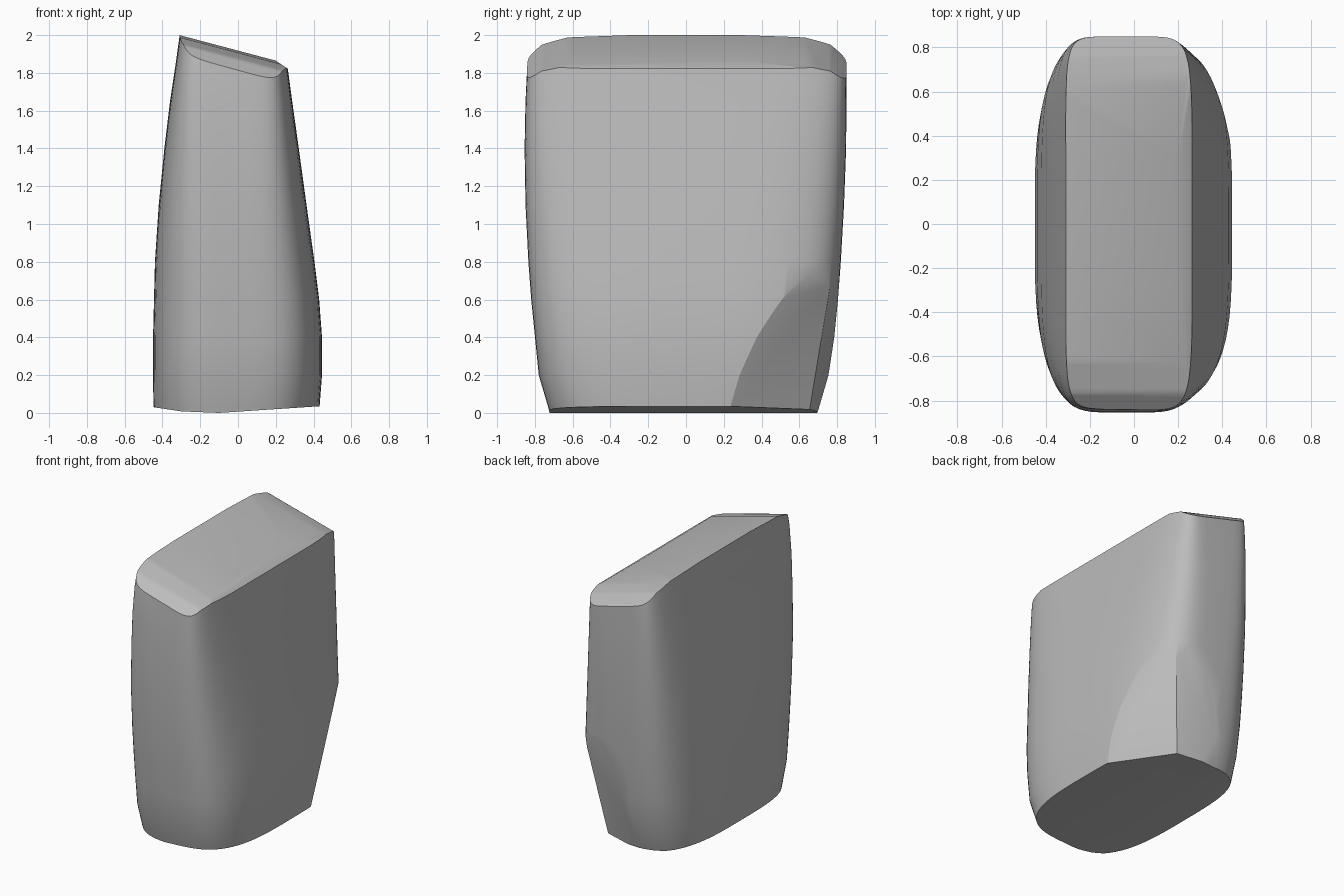
import bpy
import bmesh
import math
from mathutils import Vector

cube = bpy.data.objects.get("Cube")
if cube:
    bpy.data.objects.remove(cube, do_unlink=True)

SEGMENTS = 72

# Body levels: z, x min, x max, y min, y max, corner squareness
LEVELS = [
    (-0.05, -0.44, 0.42, -0.71, 0.68, 3.2),
    (0.03, -0.448, 0.432, -0.73, 0.705, 3.3),
    (0.2, -0.45, 0.445, -0.78, 0.755, 3.5),
    (0.4, -0.45, 0.445, -0.80, 0.785, 3.6),
    (0.6, -0.445, 0.43, -0.82, 0.805, 3.7),
    (0.8, -0.44, 0.405, -0.835, 0.82, 3.8),
    (1.1, -0.42, 0.363, -0.85, 0.837, 4.2),
    (1.4, -0.39, 0.322, -0.855, 0.848, 4.8),
    (1.65, -0.36, 0.287, -0.85, 0.85, 5.8),
    (1.85, -0.33, 0.26, -0.84, 0.85, 7),
    (2.1, -0.295, 0.225, -0.81, 0.84, 8),
]


def ring(bm, z, x0, x1, y0, y1, power):
    """Rounded rectangular outline."""
    verts = []
    for i in range(SEGMENTS):
        a = math.tau * (i + 0.5) / SEGMENTS
        c, s = math.cos(a), math.sin(a)
        u = math.copysign(abs(c) ** (2 / power), c)
        v = math.copysign(abs(s) ** (2 / power), s)
        verts.append(bm.verts.new(((x0 + x1) / 2 + u * (x1 - x0) / 2,
                                   (y0 + y1) / 2 + v * (y1 - y0) / 2, z)))
    return verts


def chop(bm, point, normal):
    """Remove everything beyond a plane and close the cut."""
    geom = bm.verts[:] + bm.edges[:] + bm.faces[:]
    cut = bmesh.ops.bisect_plane(bm, geom=geom, dist=1e-5, plane_co=point,
                                 plane_no=Vector(normal).normalized(), clear_outer=True)
    edges = [e for e in cut["geom_cut"] if isinstance(e, bmesh.types.BMEdge)]
    bmesh.ops.holes_fill(bm, edges=edges, sides=0)


# Tapered body
bm = bmesh.new()
rings = [ring(bm, *level) for level in LEVELS]
for low, high in zip(rings, rings[1:]):
    for i in range(SEGMENTS):
        j = (i + 1) % SEGMENTS
        bm.faces.new((low[i], low[j], high[j], high[i]))
bm.faces.new(rings[0][::-1])
bm.faces.new(rings[-1])

# Sloping top with softened ends and right edge
chop(bm, (-0.31, 0, 2.0), (0.265, 0, 1))
chop(bm, (0.2, 0, 1.865), (0.67, 0, 1))
for side in (-1, 1):
    for y, drop, slope in ((0.3, 0, 0.035), (0.63, 0.012, 0.25), (0.77, 0.05, 0.75)):
        chop(bm, (-0.31, side * y, 2.0 - drop), (0.265, side * slope, 1))

# Shallow underside
chop(bm, (-0.1, 0, 0), (0.066, 0, -1))
chop(bm, (-0.1, 0, 0), (-0.04, 0, -1))
chop(bm, (-0.3, 0, 0.008), (-0.15, 0, -1))

# Chipped lower corner and its narrow side facet
chop(bm, (0.43, 0.23, 0.03), (0.3645, 0.216, -0.09))
chop(bm, (0.18, 0.66, 0.05), (0.12, 0.5, -0.1))

bmesh.ops.recalc_face_normals(bm, faces=bm.faces[:])
mesh = bpy.data.meshes.new("stone_block")
bm.to_mesh(mesh)
bm.free()
stone = bpy.data.objects.new("stone_block", mesh)
bpy.context.collection.objects.link(stone)

# Plain grey stone
grey = bpy.data.materials.new("stone_grey")
grey.use_nodes = True
colour = (0.5, 0.5, 0.5, 1)
grey.diffuse_color = colour
grey.node_tree.nodes["Principled BSDF"].inputs["Base Color"].default_value = colour
mesh.materials.append(grey)

bpy.ops.object.select_all(action="DESELECT")
stone.select_set(True)
bpy.context.view_layer.objects.active = stone
bpy.ops.object.shade_smooth_by_angle(angle=math.radians(25))
